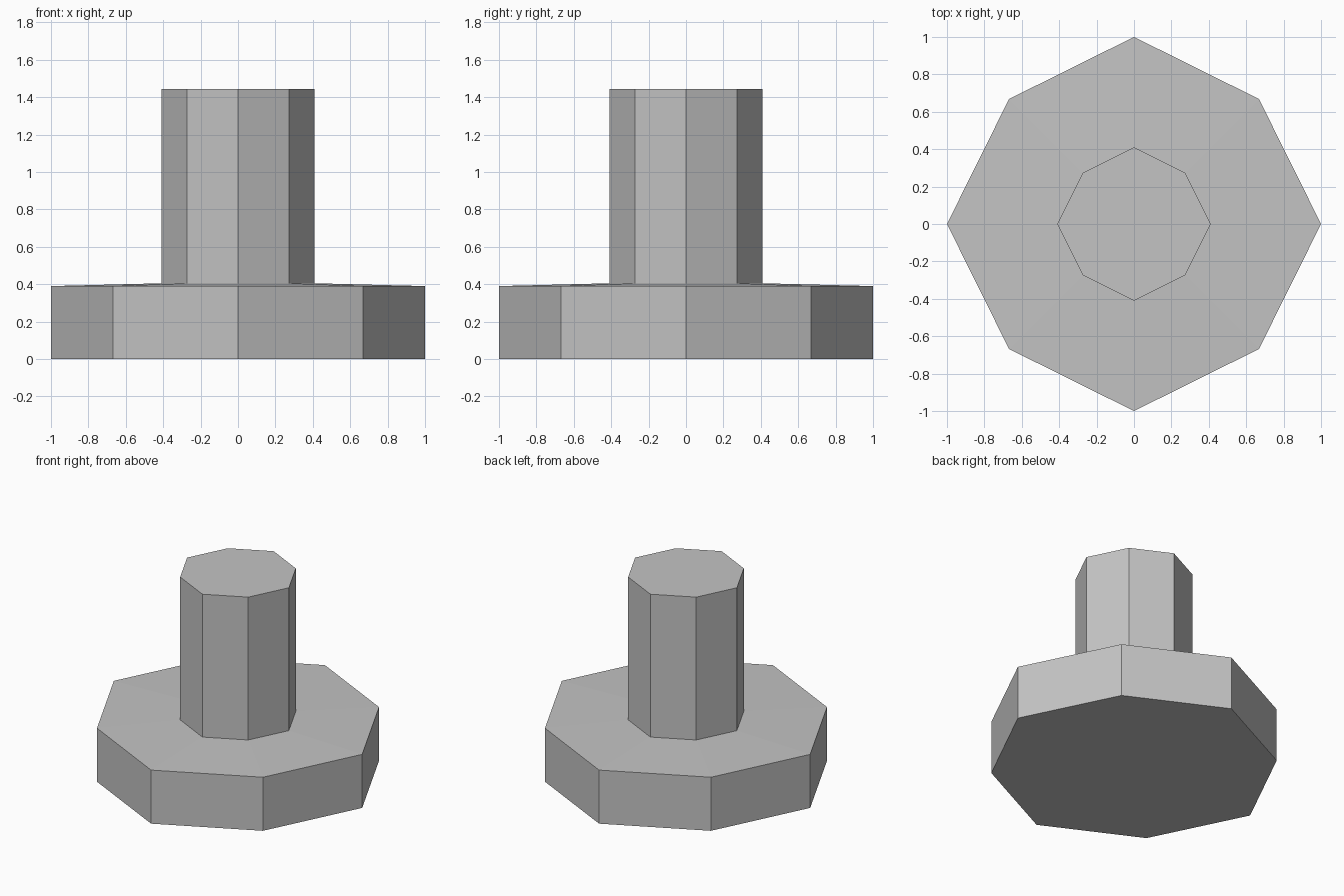
import bpy
import bmesh
from math import cos, sin, pi

cube = bpy.data.objects.get("Cube")
if cube:
    bpy.data.objects.remove(cube, do_unlink=True)

# Single grey material
grey = bpy.data.materials.new("plain grey")
grey.use_nodes = True
colour = (0.55, 0.55, 0.55, 1)
grey.diffuse_color = colour
grey.node_tree.nodes["Principled BSDF"].inputs["Base Color"].default_value = colour

SIDES = 8
DIAGONAL = 0.945  # diagonal corners sit slightly inside the circle


def ring(bm, radius, z):
    verts = []
    for i in range(SIDES):
        r = radius * (DIAGONAL if i % 2 else 1)
        a = 2 * pi * i / SIDES
        verts.append(bm.verts.new((r * cos(a), r * sin(a), z)))
    return verts


def turned_part(name, profile):
    """Closed faceted solid from (radius, height) pairs, bottom to top."""
    bm = bmesh.new()
    rings = [ring(bm, r, z) for r, z in profile]
    bm.faces.new(rings[0][::-1])
    for low, high in zip(rings, rings[1:]):
        for i in range(SIDES):
            j = (i + 1) % SIDES
            bm.faces.new((low[i], low[j], high[j], high[i]))
    bm.faces.new(rings[-1])
    mesh = bpy.data.meshes.new(name)
    bm.to_mesh(mesh)
    bm.free()
    mesh.materials.append(grey)
    obj = bpy.data.objects.new(name, mesh)
    bpy.context.collection.objects.link(obj)
    return obj


# Wide base, gently sloping shoulder and upright post in one solid
turned_part("base_with_post", [(1, 0), (1, 0.39), (0.41, 0.405), (0.41, 1.445)])
